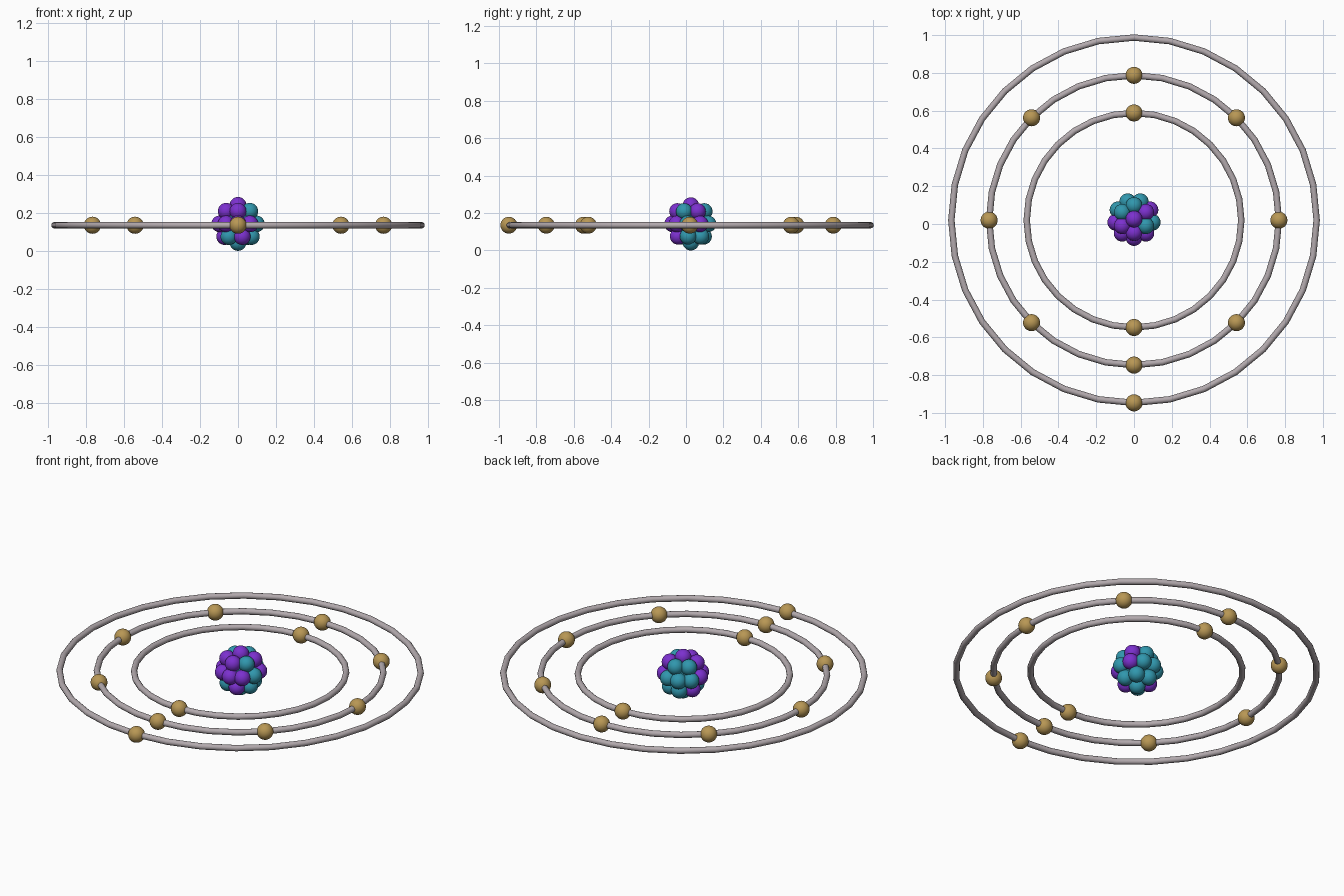
import bpy
from math import sin, cos, radians, pi

if "Cube" in bpy.data.objects:
    bpy.data.objects.remove(bpy.data.objects["Cube"])

CY, RING_Z = 0.02, 0.135          # centre of the orbits
NUC = (0.0, 0.026, 0.142)         # centre of the nucleus


def material(name, rgb):
    m = bpy.data.materials.new(name)
    m.diffuse_color = (*rgb, 1)
    m.use_nodes = True
    m.node_tree.nodes["Principled BSDF"].inputs["Base Color"].default_value = m.diffuse_color
    return m


purple = material("purple", (0.20, 0.03, 0.62))
teal = material("teal", (0.03, 0.31, 0.42))
gold = material("gold", (0.48, 0.31, 0.09))
silver = material("silver", (0.45, 0.40, 0.42))


def finish(name, mat):
    ob = bpy.context.object
    ob.name = name
    ob.data.materials.append(mat)
    bpy.ops.object.shade_smooth()


def ball(name, loc, r, mat):
    bpy.ops.mesh.primitive_uv_sphere_add(segments=32, ring_count=16, radius=r, location=loc)
    finish(name, mat)


# orbit rings with their electrons: radius, number of electrons
for shell, (radius, count) in enumerate([(0.568, 2), (0.767, 8), (0.967, 1)], 1):
    bpy.ops.mesh.primitive_torus_add(major_segments=32, minor_segments=12,
                                     major_radius=radius, minor_radius=0.017,
                                     location=(0, CY, RING_Z))
    finish(f"orbit_ring_{shell}", silver)
    for i in range(count):
        a = -pi / 2 + 2 * pi * i / count
        ball(f"electron_{shell}_{i + 1}",
             (radius * cos(a), CY + radius * sin(a), RING_Z), 0.045, gold)

# nucleus: latitude, colours counter-clockwise from the front (P proton, N neutron)
layers = [(90, "P"), (43, "PNPNNP"), (0, "PPNPNNNPP"), (-43, "PNNNPN"), (-90, "N")]
SHELL = 0.098
for layer, (lat, kinds) in enumerate(layers, 1):
    lat = radians(lat)
    for i, kind in enumerate(kinds):
        a = -pi / 2 + 2 * pi * (i + (0.3 if layer == 4 else 0)) / len(kinds)
        loc = (NUC[0] + SHELL * cos(lat) * cos(a),
               NUC[1] + SHELL * cos(lat) * sin(a),
               NUC[2] + SHELL * sin(lat))
        name, mat = ("proton", purple) if kind == "P" else ("neutron", teal)
        ball(f"{name}_{layer}_{i + 1}", loc, 0.044, mat)

# filler behind the gaps between the nucleons
ball("nucleus_core", NUC, 0.09, teal)
